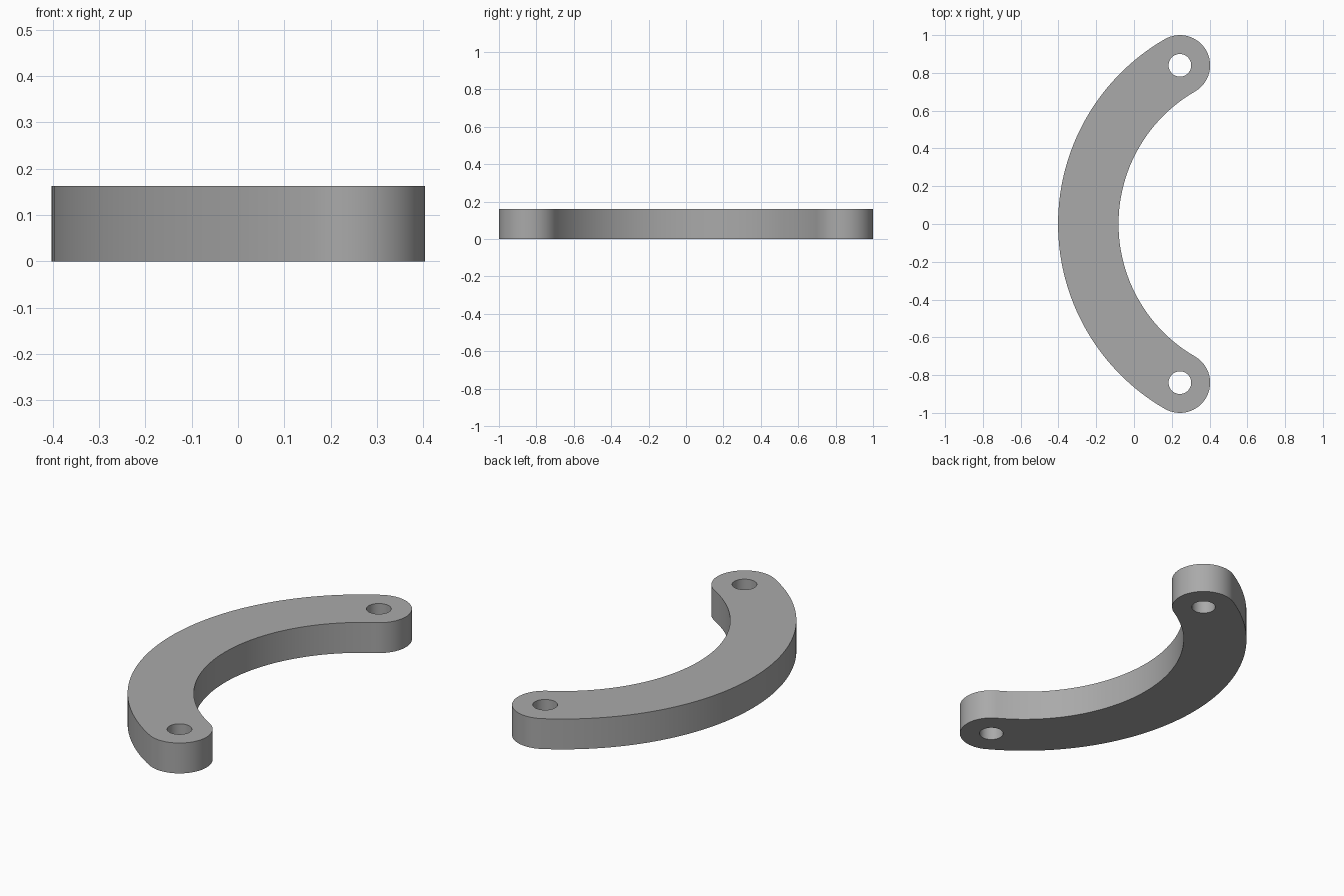
import bpy, bmesh
from math import sin, cos, pi, radians
from mathutils import Vector

cube = bpy.data.objects.get("Cube")
if cube:
    bpy.data.objects.remove(cube, do_unlink=True)

THICK = 0.162          # height of the plate
END_R = 0.16           # half the width of the arm
HOLE_R = 0.06
MID_R = 0.97           # radius of the arm's centre line
CENTRE = Vector((0.728, 0, 0))
HALF = radians(60)     # half sweep of the arm


def arc(centre, radius, start, end, steps):
    """Points along an arc, without the last one."""
    angles = [start + (end - start) * i / steps for i in range(steps)]
    return [centre + Vector((cos(a), sin(a), 0)) * radius for a in angles]


def add_loop(bm, points):
    verts = [bm.verts.new(p) for p in points]
    return [bm.edges.new((v, verts[i - 1])) for i, v in enumerate(verts)]


# Outline: outer arc, rounded end, inner arc, rounded end
first, last = pi - HALF, pi + HALF
top_hole, low_hole = arc(CENTRE, MID_R, first, last, 1) + arc(CENTRE, MID_R, last, first, 1)
outline = (arc(CENTRE, MID_R + END_R, first, last, 64)
           + arc(low_hole, END_R, last, last + pi, 32)
           + arc(CENTRE, MID_R - END_R, last, first, 64)
           + arc(top_hole, END_R, first + pi, first + 2 * pi, 32))

# Fill the outline around the two bolt holes, then raise it
bm = bmesh.new()
edges = add_loop(bm, outline)
for hole in (top_hole, low_hole):
    edges += add_loop(bm, arc(hole, HOLE_R, 0, 2 * pi, 40))
bmesh.ops.triangle_fill(bm, edges=edges, use_beauty=True, use_dissolve=False)
raised = bmesh.ops.extrude_face_region(bm, geom=bm.faces[:], use_keep_orig=True)
bmesh.ops.translate(bm, vec=(0, 0, THICK),
                    verts=[g for g in raised["geom"] if isinstance(g, bmesh.types.BMVert)])
bmesh.ops.recalc_face_normals(bm, faces=bm.faces[:])

mesh = bpy.data.meshes.new("curved_arm")
bm.to_mesh(mesh)
bm.free()
arm = bpy.data.objects.new("curved_arm", mesh)
bpy.context.collection.objects.link(arm)

# Plain grey
grey = bpy.data.materials.new("grey")
grey.use_nodes = True
colour = (0.4, 0.4, 0.4, 1)
grey.diffuse_color = colour
grey.node_tree.nodes["Principled BSDF"].inputs["Base Color"].default_value = colour
mesh.materials.append(grey)

# Smooth walls with crisp rims
bpy.ops.object.select_all(action="DESELECT")
arm.select_set(True)
bpy.context.view_layer.objects.active = arm
bpy.ops.object.shade_smooth_by_angle(angle=radians(30))
